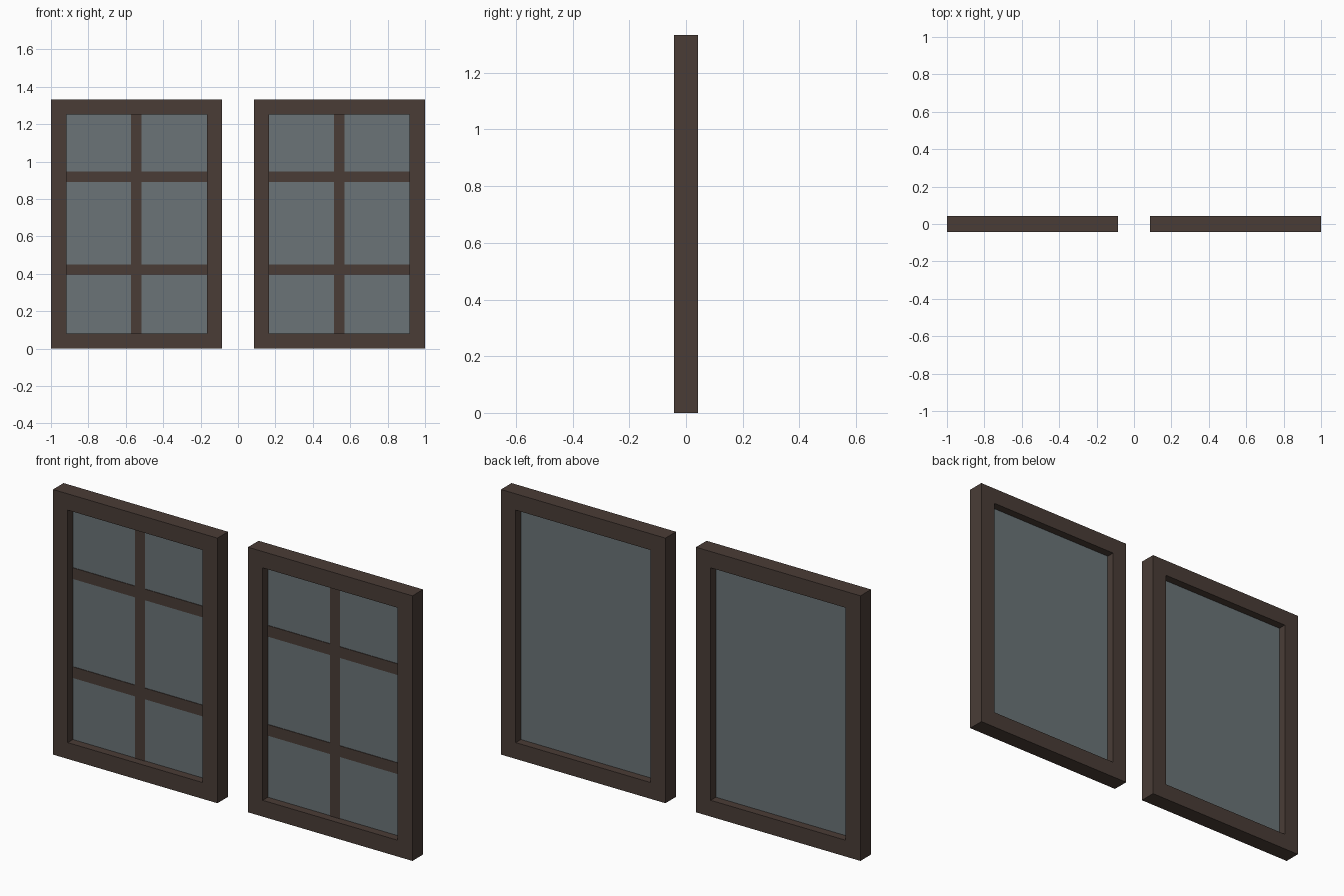
import bpy, bmesh

if "Cube" in bpy.data.objects:
    bpy.data.objects.remove(bpy.data.objects["Cube"])


def material(name, rgb):
    m = bpy.data.materials.new(name)
    m.diffuse_color = (*rgb, 1)
    m.use_nodes = True
    m.node_tree.nodes["Principled BSDF"].inputs["Base Color"].default_value = m.diffuse_color
    return m


WOOD = material("dark_wood", (0.068, 0.046, 0.037))
GLASS = material("grey_glass", (0.145, 0.175, 0.185))
W, H, D, B = 0.915, 1.333, 0.084, 0.082   # window width, height, depth, border


def finish(name, bm, mat):
    bmesh.ops.recalc_face_normals(bm, faces=bm.faces)
    me = bpy.data.meshes.new(name)
    bm.to_mesh(me)
    bm.free()
    me.materials.append(mat)
    bpy.context.collection.objects.link(bpy.data.objects.new(name, me))


def plate(name, x0, x1, y0, y1, z0, z1, mat):
    bm = bmesh.new()
    bmesh.ops.create_cube(bm, size=1)
    for v in bm.verts:
        v.co = (x1 if v.co.x > 0 else x0, y1 if v.co.y > 0 else y0, z1 if v.co.z > 0 else z0)
    finish(name, bm, mat)


def frame(name, x):
    # rectangular ring with inner reveals
    bm = bmesh.new()
    rings = []
    for inset in (0, B):
        for y in (-D / 2, D / 2):
            rings.append([bm.verts.new((px, y, pz)) for px, pz in (
                (x + inset, inset), (x + W - inset, inset),
                (x + W - inset, H - inset), (x + inset, H - inset))])
    of, ob, nf, nb = rings
    for a, b in ((of, ob), (ob, nb), (nb, nf), (nf, of)):
        for i in range(4):
            j = (i + 1) % 4
            bm.faces.new((a[i], a[j], b[j], b[i]))
    finish(name, bm, WOOD)


for side, x in (("left", -1.0), ("right", 1.0 - W)):
    frame(side + "_window_frame", x)
    # glass pane in the middle of the frame
    plate(side + "_glass", x + B, x + W - B, -0.001, 0.001, B, H - B, GLASS)
    # glazing bars on the front of the glass only
    c = x + W / 2 - 0.001
    plate(side + "_upright_bar", c - 0.028, c + 0.028, -0.004, -0.001, B, H - B, WOOD)
    for i, z in enumerate((0.421, 0.919)):
        for part, a, b in (("a", x + B, c - 0.028), ("b", c + 0.028, x + W - B)):
            plate(f"{side}_cross_bar_{i + 1}{part}", a, b, -0.004, -0.001, z - 0.028, z + 0.028, WOOD)
